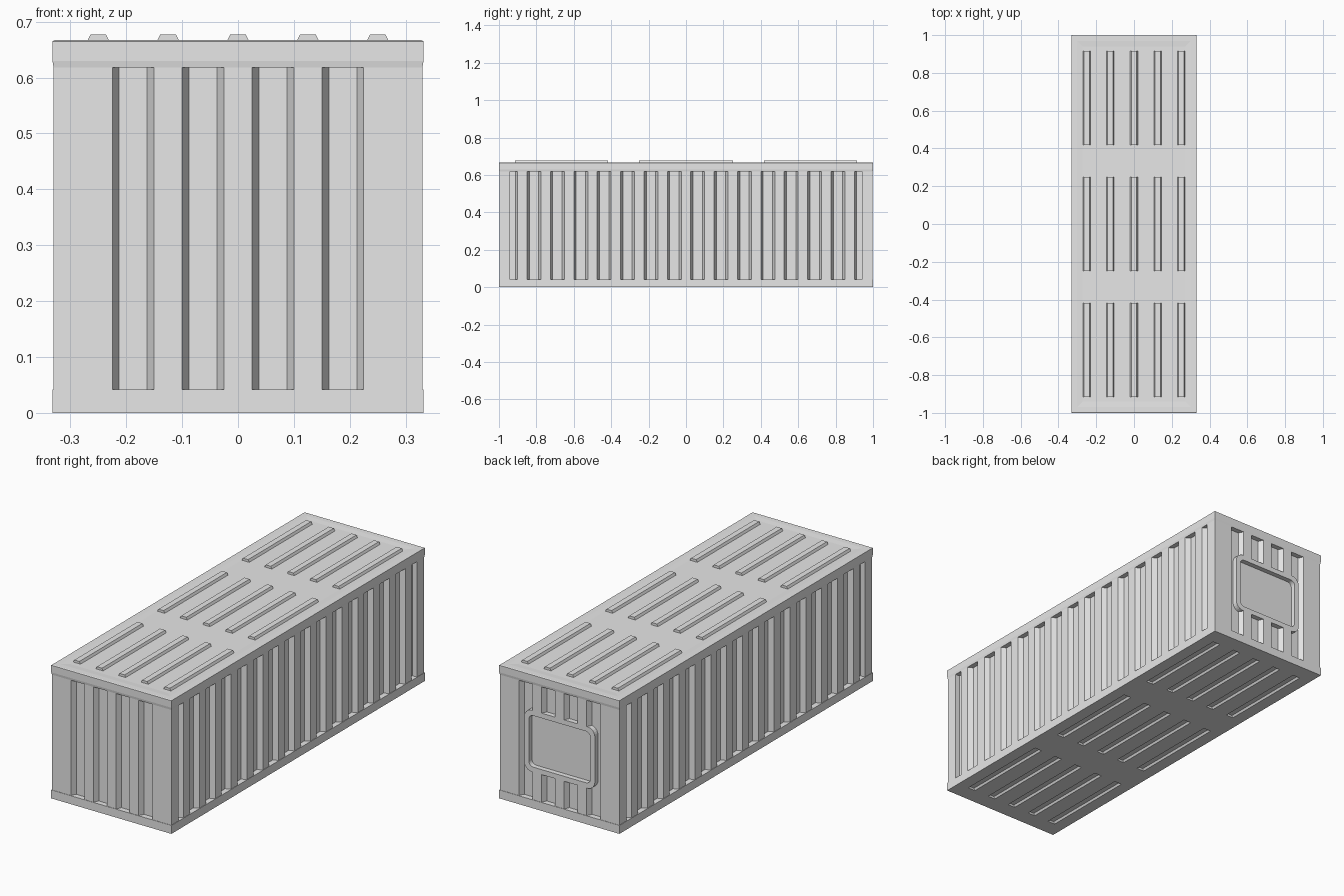
import bpy, bmesh
from math import sin, cos, pi

cube = bpy.data.objects.get("Cube")
if cube:
    bpy.data.objects.remove(cube, do_unlink=True)

X, Y, H = 0.332, 1.0, 0.667      # half width, half length, roof height
WALL = 0.002                     # wall panels sit just inside the rails
DEPTH, SLOPE, PITCH = 0.025, 0.0125, 0.125
LOW, HIGH = 0.042, 0.618         # ends of the corrugation

grey = bpy.data.materials.new("light_grey")
grey.use_nodes = True
colour = (0.8, 0.8, 0.8, 1)
grey.diffuse_color = colour
grey.node_tree.nodes["Principled BSDF"].inputs["Base Color"].default_value = colour


def make(name, bm):
    bmesh.ops.recalc_face_normals(bm, faces=bm.faces)
    mesh = bpy.data.meshes.new(name)
    bm.to_mesh(mesh)
    bm.free()
    mesh.materials.append(grey)
    ob = bpy.data.objects.new(name, mesh)
    bpy.context.collection.objects.link(ob)
    return ob


def prism(bm, profile, v0, v1, place):
    """Extrude a (u, d) profile along v; place() maps u, d, v to x, y, z."""
    rings = [[bm.verts.new(place(u, d, v)) for u, d in profile] for v in (v0, v1)]
    n = len(profile)
    for i in range(n):
        j = (i + 1) % n
        bm.faces.new((rings[0][i], rings[0][j], rings[1][j], rings[1][i]))
    for ring in rings:
        bm.faces.new(ring)


def cut(ob, cutter):
    """Subtract cutter, bake the result and drop the cutter."""
    mod = ob.modifiers.new("cut", "BOOLEAN")
    mod.operation, mod.solver, mod.object = "DIFFERENCE", "EXACT", cutter
    cutter.hide_render = True
    deps = bpy.context.evaluated_depsgraph_get()
    mesh = bpy.data.meshes.new_from_object(ob.evaluated_get(deps))
    ob.modifiers.clear()
    ob.data = mesh
    bpy.data.objects.remove(cutter, do_unlink=True)


def slot(u):
    """Trapezoid groove, wider at the mouth, reaching past the wall."""
    mouth, floor = 0.0375 + SLOPE, 0.0375 - SLOPE
    return [(u - mouth, -DEPTH), (u + mouth, -DEPTH), (u + floor, DEPTH), (u - floor, DEPTH)]


def rounded(hw, z0, z1, r, steps=6):
    """Rounded rectangle outline in x and z."""
    pts = []
    corners = [(hw - r, z1 - r), (r - hw, z1 - r), (r - hw, z0 + r), (hw - r, z0 + r)]
    for k, (cx, cz) in enumerate(corners):
        for s in range(steps + 1):
            a = pi / 2 * (k + s / steps)
            pts.append((cx + r * cos(a), cz + r * sin(a)))
    return pts


# Body shell: bottom rail, wall, top rail and slightly sunken roof
bm = bmesh.new()
levels = [(0, 0), (0, LOW), (WALL, LOW), (WALL, HIGH), (0, 0.63),
          (0, H - 0.002), (0.004, H), (0.03, H), (0.06, H - 0.002)]
rings = []
for inset, z in levels:
    x, y = X - inset, Y - inset
    rings.append([bm.verts.new(p) for p in ((-x, -y, z), (x, -y, z), (x, y, z), (-x, y, z))])
for a, b in zip(rings, rings[1:]):
    for i in range(4):
        j = (i + 1) % 4
        bm.faces.new((a[i], a[j], b[j], b[i]))
bm.faces.new(rings[0])
bm.faces.new(rings[-1])
body = make("container_body", bm)

# Side corrugation, with half grooves next to the corner posts
bm = bmesh.new()
for s in (-1, 1):
    def side(u, d, v, s=s):
        return (s * (X - WALL - d), u, v)
    for i in range(14):
        prism(bm, slot((i - 6.5) * PITCH), LOW, HIGH, side)
    for e in (-1, 1):
        half = [(0.94, -DEPTH), (0.94, DEPTH), (0.9 + SLOPE, DEPTH), (0.9 - SLOPE, -DEPTH)]
        prism(bm, [(e * u, d) for u, d in half], LOW, HIGH, side)
cut(body, make("side_cutter", bm))

# Front and back corrugation; the back grooves stop at the hatch frame
ends = [(i - 1.5) * PITCH for i in range(4)]
bm = bmesh.new()
for u in ends:
    prism(bm, slot(u), LOW, HIGH, lambda u, d, v: (u, d - Y + WALL, v))
cut(body, make("front_cutter", bm))


def along_y(u, d, v):
    return (u, v, d)


bm = bmesh.new()
for u in ends:
    prism(bm, slot(u), LOW, HIGH, lambda u, d, v: (u, Y - WALL - d, v))
back = make("back_cutter", bm)
bm = bmesh.new()
prism(bm, rounded(0.195, 0.18, 0.487, 0.04), 0.9, 1.1, along_y)
cut(back, make("frame_cutter", bm))
cut(body, back)

# Sunken hatch panel inside the frame
bm = bmesh.new()
prism(bm, rounded(0.17, 0.205, 0.462, 0.025), Y - WALL - DEPTH, 1.1, along_y)
cut(body, make("hatch_cutter", bm))

# Roof ribs and matching grooves under the floor
spans = [(-0.915, -0.417), (-0.25, 0.25), (0.417, 0.915)]
grooves = bmesh.new()
for row, (y0, y1) in enumerate(spans):
    for i in range(5):
        x = (i - 2) * PITCH
        bm = bmesh.new()
        rib = [(x - 0.021, H - 0.004), (x + 0.021, H - 0.004), (x + 0.014, H + 0.01), (x - 0.014, H + 0.01)]
        prism(bm, rib, y0, y1, along_y)
        make(f"roof_rib_{row + 1}_{i + 1}", bm)
        groove = [(x - 0.027, -0.01), (x + 0.027, -0.01), (x + 0.014, 0.01), (x - 0.014, 0.01)]
        prism(grooves, groove, y0, y1, along_y)
cut(body, make("floor_cutter", grooves))
